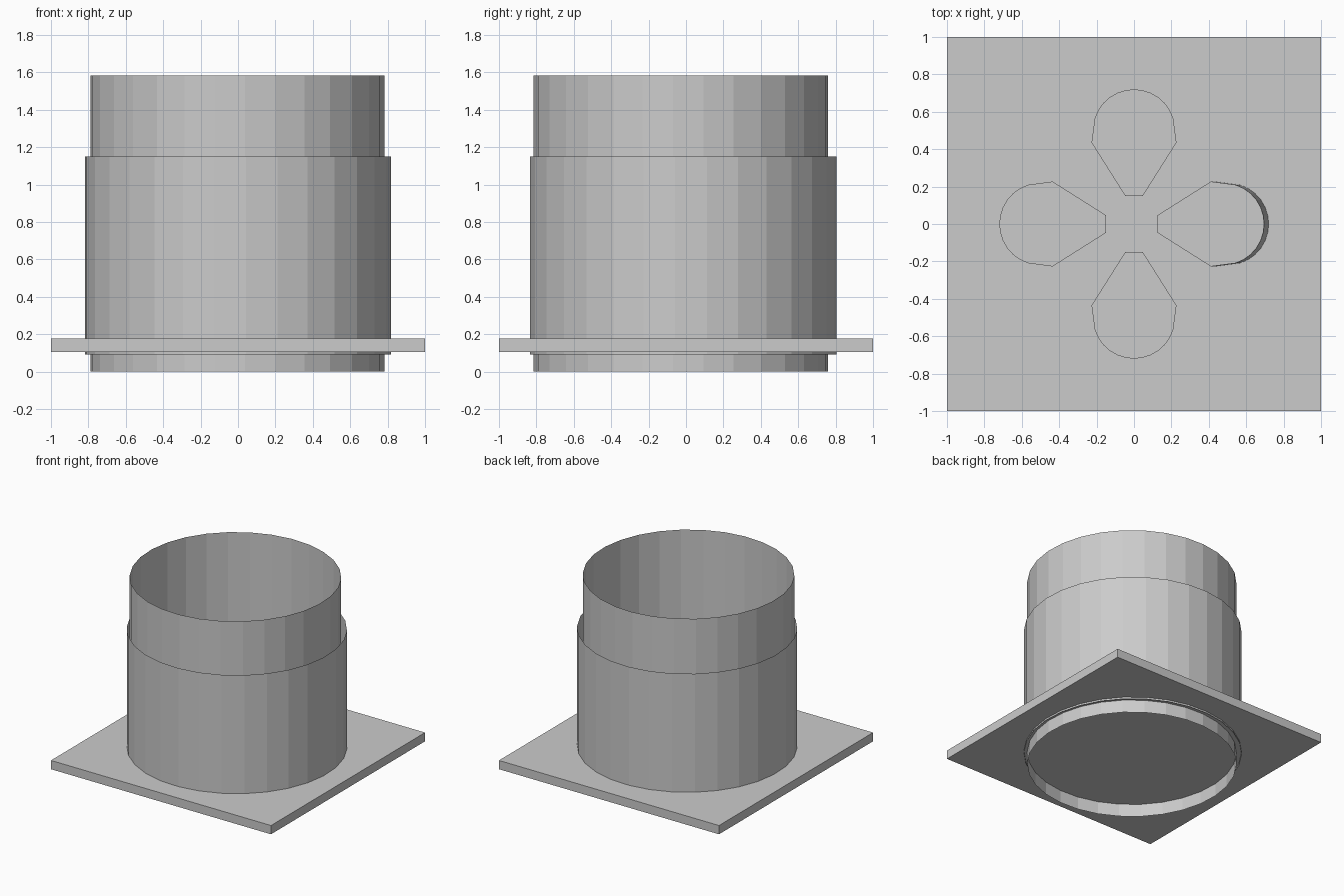
import bpy, bmesh
from math import radians, sin, cos
from mathutils import Matrix

if "Cube" in bpy.data.objects:
    bpy.data.objects.remove(bpy.data.objects["Cube"])


def finish(name, bm):
    mesh = bpy.data.meshes.new(name)
    bm.to_mesh(mesh)
    bm.free()
    obj = bpy.data.objects.new(name, mesh)
    bpy.context.collection.objects.link(obj)
    return obj


def tube(name, radius, z0, z1, x, y):
    # open thin-walled tube
    bm = bmesh.new()
    mat = Matrix.Translation((x, y, (z0 + z1) / 2)) @ Matrix.Rotation(radians(3), 4, 'Z')
    bmesh.ops.create_cone(bm, cap_ends=False, segments=30, radius1=radius,
                          radius2=radius, depth=z1 - z0, matrix=mat)
    return finish(name, bm)


def petal(name, angle, z0, z1, lean=0.0):
    # teardrop block pointing at the centre; lean shifts its top inward
    half = [(0.15, 0.047), (0.435, 0.227)]
    arc = [(0.50 + 0.22 * cos(radians(a)), 0.22 * sin(radians(a)))
           for a in range(-72, 73, 12)]
    outline = [(x, -y) for x, y in half] + arc + half[::-1]
    bm = bmesh.new()
    rot = Matrix.Rotation(radians(angle), 4, 'Z')
    base = [bm.verts.new((x, y, z0)) for x, y in outline]
    top = [bm.verts.new((x - lean, y, z1)) for x, y in outline]
    bm.faces.new(base[::-1])
    bm.faces.new(top)
    for i in range(len(base)):
        j = (i + 1) % len(base)
        bm.faces.new((base[i], base[j], top[j], top[i]))
    bmesh.ops.transform(bm, matrix=rot, verts=bm.verts)
    return finish(name, bm)


# square base plate
bm = bmesh.new()
bmesh.ops.create_cube(bm, size=1, matrix=Matrix.Translation((0, 0, 0.141))
                      @ Matrix.Diagonal((2, 2, 0.072, 1)))
finish("base_plate", bm)

# nested open tubes passing through the plate
tube("inner_tube", 0.788, 0.0, 1.582, -0.003, -0.029)
tube("outer_sleeve", 0.82, 0.09, 1.15, 0.0, -0.015)

# four petal blocks inside the tube, one leaning slightly
for i in range(4):
    petal(f"petal_block_{i + 1}", 90 * i, 0.177, 0.5, 0.024 if i == 0 else 0.0)
